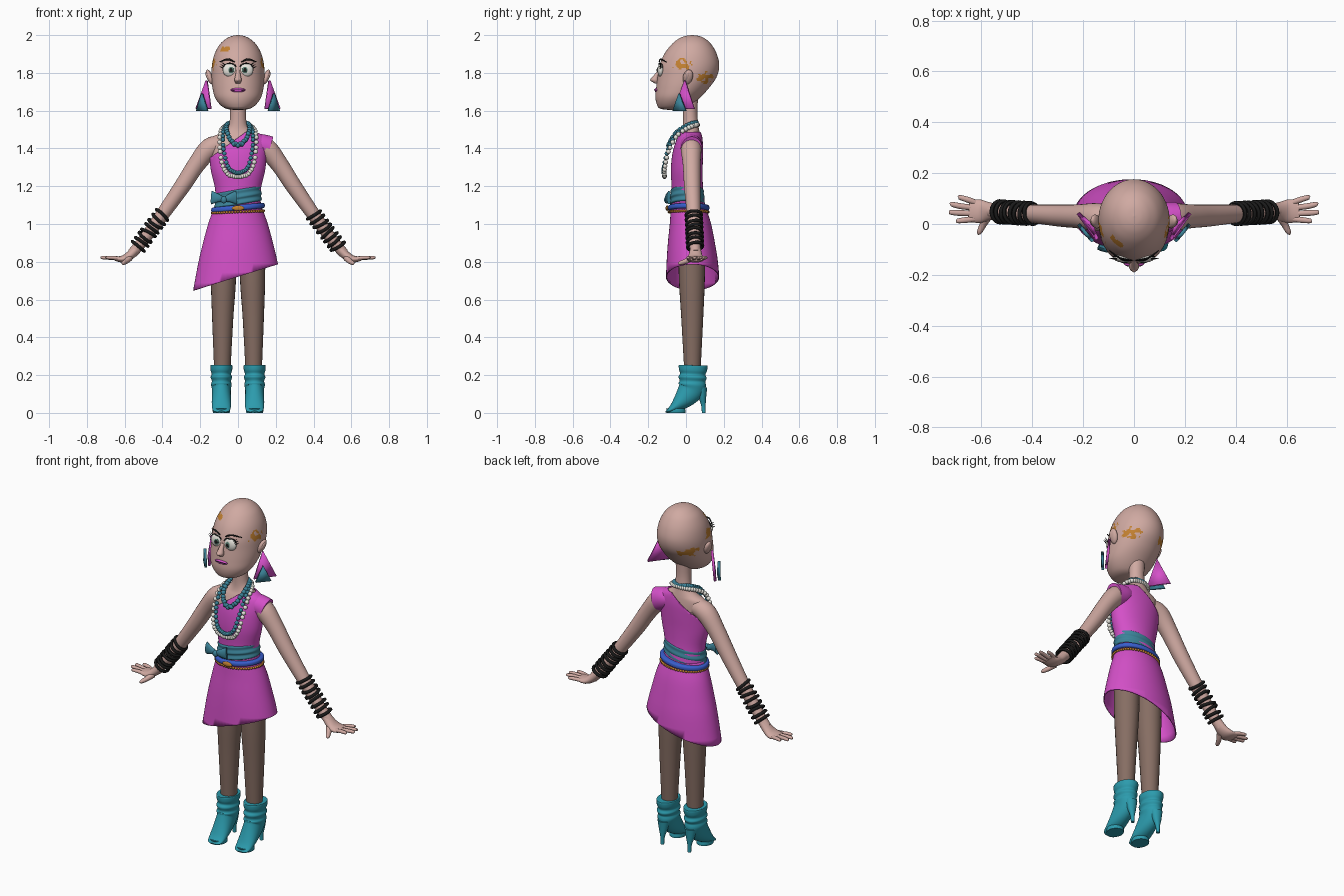
import bpy, bmesh, math, random
from mathutils import Vector, noise

random.seed(3)
cube = bpy.data.objects.get("Cube")
if cube:
    bpy.data.objects.remove(cube)
X, Y, Z = Vector((1, 0, 0)), Vector((0, 1, 0)), Vector((0, 0, 1))


def material(name, rgb):
    m = bpy.data.materials.new(name)
    m.use_nodes = True
    m.diffuse_color = (*rgb, 1)
    bsdf = m.node_tree.nodes["Principled BSDF"]
    bsdf.inputs["Base Color"].default_value = (*rgb, 1)
    bsdf.inputs["Roughness"].default_value = 0.7
    return m


skin = material("skin", (.63, .4, .36))
magenta = material("magenta", (.66, .08, .58))
tights = material("brown tights", (.24, .155, .125))
teal = material("bright teal", (.025, .33, .42))
dull_teal = material("dull teal", (.045, .23, .32))
blue = material("belt blue", (.04, .11, .6))
black = material("black", (.01, .01, .01))
white = material("white", (.82, .8, .74))
ochre = material("ochre", (.55, .22, .03))
green = material("grey green", (.1, .22, .17))


def finish(ob, name, *mats):
    ob.name = name
    for m in mats:
        ob.data.materials.append(m)
    for o in bpy.context.selected_objects:
        o.select_set(False)
    bpy.context.view_layer.objects.active = ob
    ob.select_set(True)
    bpy.ops.object.shade_smooth_by_angle(angle=math.radians(45))
    return ob


def mesh_object(bm, name, *mats):
    bmesh.ops.recalc_face_normals(bm, faces=bm.faces)
    me = bpy.data.meshes.new(name)
    bm.to_mesh(me)
    bm.free()
    ob = bpy.data.objects.new(name, me)
    bpy.context.collection.objects.link(ob)
    return finish(ob, name, *mats)


def spline(rows, sub):
    """Smooth rows of numbers with a Catmull-Rom curve."""
    out = []
    last = len(rows) - 1
    for i in range(last):
        p = [rows[min(max(i + k, 0), last)] for k in (-1, 0, 1, 2)]
        for j in range(sub):
            t = j / sub
            out.append([b + .5 * t * (c - a + t * (2 * a - 5 * b + 4 * c - d + t * (3 * (b - c) + d - a)))
                        for a, b, c, d in zip(*p)])
    return out + [list(rows[-1])]


def loft(name, rows, mats, side=None, seg=24, sub=4, cap=True, cut=None, shear=0):
    """Skin rows of (x, y, z, width, depth); rings lie flat unless a side axis is given."""
    pts = spline(rows, sub)
    bm = bmesh.new()
    rings = []
    for i, p in enumerate(pts):
        c, u, v = Vector(p[:3]), X, Y
        if side:
            t = (Vector(pts[min(i + 1, len(pts) - 1)][:3]) - Vector(pts[max(i - 1, 0)][:3])).normalized()
            v = side.cross(t).normalized()
            u = t.cross(v)
        ring = []
        for k in range(seg):
            a = math.tau * k / seg
            q = c + u * max(p[3], .001) * math.cos(a) + v * max(p[4], .001) * math.sin(a)
            q.z += shear * q.x
            ring.append(bm.verts.new(q))
        rings.append(ring)
    for a, b in zip(rings, rings[1:]):
        for k in range(seg):
            n = (k + 1) % seg
            bm.faces.new((a[k], a[n], b[n], b[k]))
    if cap:
        bm.faces.new(rings[0])
        bm.faces.new(rings[-1])
    if cut:
        bmesh.ops.bisect_plane(bm, geom=bm.verts[:] + bm.edges[:] + bm.faces[:],
                               plane_co=cut[0], plane_no=cut[1], clear_outer=True)
    return mesh_object(bm, name, *mats)


def upright(rows, grow=0):
    """Turn (z, half width, front y, back y) into loft rows."""
    return [(0, (f + b) / 2, z, w + grow, (b - f) / 2 + grow) for z, w, f, b in rows]


def ball(name, loc, size, mat, rot=(0, 0, 0)):
    bpy.ops.mesh.primitive_uv_sphere_add(segments=24, ring_count=14, location=loc, rotation=rot)
    bpy.context.object.scale = size
    return finish(bpy.context.object, name, mat)


def beads(name, points, r, mat):
    bm = bmesh.new()
    for p in points:
        made = bmesh.ops.create_icosphere(bm, subdivisions=2, radius=r)
        bmesh.ops.translate(bm, verts=made["verts"], vec=p)
    return mesh_object(bm, name, mat)


def thicken(ob, t, offset=0):
    mod = ob.modifiers.new("thickness", "SOLIDIFY")
    mod.thickness, mod.offset = t, offset


# Head, with ochre patches chosen by position
head = loft("head", upright([
    (2, .001, .03, .032), (1.995, .033, -.005, .07), (1.98, .064, -.04, .103), (1.95, .097, -.077, .135),
    (1.9, .124, -.115, .163), (1.84, .138, -.14, .176), (1.78, .14, -.15, .163), (1.72, .135, -.158, .122),
    (1.67, .122, -.162, .075), (1.63, .093, -.153, .03), (1.61, .06, -.135, -.005), (1.603, .01, -.08, -.06)]),
    (skin, ochre), seg=128, sub=8)
for f in head.data.polygons:
    c = f.center
    ragged = noise.noise(c * 45)
    for y, z, h, d in ((-.02, 1.845, .05, .034), (.1, 1.775, .055, .03)):
        if abs(c.x) > .05 and ((c.y - y) / h) ** 2 + ((c.z - z) / d) ** 2 < .6 + 1.6 * ragged:
            f.material_index = 1
    if c.y < 0 and ((c.x + .07) / .03) ** 2 + ((c.z - 1.925) / .014) ** 2 < .8 + ragged:
        f.material_index = 1

# Face
loft("nose", [(0, -.14, 1.815, .01, .008), (0, -.158, 1.785, .014, .014),
              (0, -.166, 1.762, .02, .022), (0, -.155, 1.745, .012, .012)], (skin,), seg=16)
ball("nose_tip", (0, -.176, 1.763), (.011, .014, .01), skin)
ball("lips", (0, -.157, 1.709), (.04, .01, .011), magenta)
loft("mouth_line", [(-.034, -.163, 1.709, .002, .002), (0, -.168, 1.711, .002, .002),
                    (.034, -.163, 1.709, .002, .002)], (black,), side=Z, seg=6)
for s, side in ((1, "left"), (-1, "right")):
    ball(side + "_eye", (s * .043, -.133, 1.815), (.038, .018, .036), white)
    ball(side + "_iris", (s * .037, -.148, 1.815), (.016, .005, .017), green)
    ball(side + "_pupil", (s * .037, -.1515, 1.815), (.009, .004, .01), black)
    lid = [(s * (.043 - .039 * math.cos(a)), -.142 + .014 * (math.cos(a) < -.5), 1.815 + .036 * math.sin(a), .003, .003)
           for a in (.5, 1, 1.6, 2.2, 2.8)]
    loft(side + "_upper_lid", lid, (black,), side=Y, seg=8)
    for k in range(3):
        loft(f"{side}_lash_{k}", [(s * (.068 + .006 * k), -.137, 1.842 - .009 * k, .003, .003),
                                  (s * (.088 + .005 * k), -.134, 1.856 - .01 * k, .001, .001)], (black,), side=Y, seg=6)
    loft(side + "_eyebrow", [(s * .018, -.142, 1.858, .003, .003), (s * .055, -.134, 1.872, .004, .005),
                             (s * .098, -.104, 1.858, .002, .002)], (black,), side=Y, seg=8)
    ball(side + "_ear", (s * .15, .01, 1.778), (.016, .026, .042), skin, (-.25, s * .35, 0))
    ball(side + "_ear_hollow", (s * .161, .005, 1.782), (.008, .014, .026), skin, (-.25, s * .35, 0))

    # Earrings: a large triangle plate with a smaller one in front
    for part, mat, tri in (
            ("outer", magenta, ((.166, -.005, 1.76), (.22, .043, 1.61), (.145, -.06, 1.61))),
            ("inner", dull_teal, ((.19, -.036, 1.69), (.218, -.001, 1.598), (.162, -.068, 1.598)))):
        bm = bmesh.new()
        bm.faces.new([bm.verts.new((s * x, y, z)) for x, y, z in tri])
        thicken(mesh_object(bm, f"{side}_{part}_earring", mat), .014)

# Torso and neck
body = [(1.05, .12, -.07, .095), (1.12, .11, -.068, .088), (1.19, .112, -.066, .08), (1.28, .133, -.07, .078),
        (1.36, .142, -.064, .08), (1.42, .148, -.05, .08), (1.46, .135, -.034, .076), (1.485, .085, -.022, .072),
        (1.52, .05, -.016, .066), (1.59, .042, -.016, .06), (1.68, .045, -.02, .065)]
loft("torso", upright(body), (skin,), seg=48)

# One-shoulder dress with slanted hem
bodice = loft("bodice", upright(body[:8], .007), (magenta,), seg=64, cap=False,
              cut=((-.14, 0, 1.355), (-.13, 0, .18)))
thicken(bodice, .006)
loft("shoulder_cap", [(.06, .025, 1.43, .05, .04), (.11, .027, 1.418, .058, .06),
                      (.165, .03, 1.4, .056, .066)], (magenta,), side=Y, seg=32)
skirt = loft("skirt", upright([(1.1, .12, -.073, .1), (1.07, .13, -.078, .108), (1, .155, -.083, .13),
                               (.9, .182, -.093, .15), (.79, .208, -.1, .167), (.6, .243, -.108, .182)]),
             (magenta,), seg=64, cap=False, cut=((-.235, 0, .648), (.14, 0, -.45)))
thicken(skirt, .006)

# Sash, bow, belt and chain
loft("sash", upright([(1.1, .112, -.072, .09), (1.108, .126, -.086, .1), (1.128, .122, -.08, .096),
                      (1.142, .126, -.086, .099), (1.16, .12, -.08, .094), (1.178, .122, -.082, .094),
                      (1.186, .11, -.068, .084)]), (dull_teal,), seg=48, shear=.17)
for s in (1, -1):
    bow = loft("bow_loop_" + ("left" if s > 0 else "right"),
               [(-.075, -.095, 1.128, .01, .012), (-.075 + s * .03, -.1, 1.137, .012, .022),
                (-.075 + s * .065, -.09, 1.14, .012, .036)], (dull_teal,), side=Y, seg=16)
ball("bow_knot", (-.075, -.102, 1.128), (.017, .014, .019), dull_teal)


def belt_ring(n, z, slope, w=.136, d=.104):
    return [Vector((w * math.cos(a), .014 + d * math.sin(a), z + slope * w * math.cos(a)))
            for a in (math.tau * k / n for k in range(n))]


loft("belt", upright([(1.071, .12, -.077, .105), (1.074, .138, -.093, .12), (1.085, .142, -.097, .124),
                      (1.097, .138, -.093, .12), (1.101, .12, -.077, .105)]), (blue,), seg=48, shear=.09)
beads("waist_chain", belt_ring(56, 1.064, .04), .0075, ochre)
ball("buckle", (0, -.1, 1.084), (.032, .008, .014), ochre)

# Bead necklaces
SIDE = [(.062, 1.525), (.02, 1.512), (-.045, 1.47), (-.09, 1.39), (-.112, 1.3), (-.114, 1.25)]


def necklace(name, count, width, reach, r, mat, lift=0):
    path = spline(SIDE, 12)
    pts = []
    for k in range(count):
        a = math.tau * k / count
        y, z = path[round((1 - math.cos(a)) / 2 * reach * (len(path) - 1))]
        pts.append(Vector((width * math.sin(a), y - .008 * lift, z + .012 * lift)))
    beads(name, pts, r, mat)


necklace("long_white_necklace", 52, .097, 1, .0125, white)
necklace("middle_teal_necklace", 50, .08, .92, .012, dull_teal, .5)
necklace("short_teal_necklace", 36, .062, .56, .0135, dull_teal, 1)

for s, side in ((1, "left"), (-1, "right")):
    # Arm, hand and fingers
    loft(side + "_arm", [(s * x, y, z, r, r) for x, y, z, r in (
        (.09, .025, 1.42, .048), (.15, .027, 1.4, .055), (.22, .03, 1.315, .047), (.295, .033, 1.2, .043),
        (.4, .04, 1.05, .036), (.5, .046, .915, .03), (.56, .05, .845, .027))], (skin,), side=Y)
    loft(side + "_palm", [(s * x, y, z, w, d) for x, y, z, w, d in (
        (.535, .05, .872, .028, .024), (.57, .05, .835, .036, .024), (.605, .05, .815, .046, .02),
        (.65, .053, .816, .044, .011))], (skin,), side=Y)
    for k, (y0, y1, tip) in enumerate(((.02, .012, .7), (.041, .046, .728), (.063, .078, .724), (.085, .105, .692))):
        loft(f"{side}_finger_{k}", [(s * .625, y0, .816, .011, .01), (s * (tip - .04), (y0 + y1) / 2, .821, .0115, .01),
                                    (s * (tip - .006), y1, .822, .009, .008), (s * tip, y1, .822, .002, .002)],
             (skin,), side=Y, seg=12)
    loft(side + "_thumb", [(s * .575, .03, .82, .018, .018), (s * .592, .0, .803, .014, .014),
                           (s * .608, -.032, .793, .01, .01), (s * .613, -.042, .792, .002, .002)],
         (skin,), side=Z, seg=12)

    # Stack of bangles
    start, end = Vector((s * .402, .041, 1.048)), Vector((s * .528, .048, .882))
    for k in range(8):
        aim = (end - start).normalized() + Vector([random.uniform(-.16, .16) for _ in range(3)])
        bpy.ops.mesh.primitive_torus_add(location=start.lerp(end, k / 7), major_radius=.041, minor_radius=.0085,
                                         major_segments=32, minor_segments=8,
                                         rotation=aim.to_track_quat("Z", "Y").to_euler())
        finish(bpy.context.object, f"{side}_bangle_{k}", black)

    # Leg
    loft(side + "_leg", [(s * .076, .03, 1, .068, .072), (s * .077, .031, .72, .067, .069),
                         (s * .081, .033, .5, .056, .058), (s * .083, .034, .22, .043, .043)], (tights,))
    # Slouched boot with pointed toe and thin heel
    x = s * .088
    loft(side + "_boot", [(x, .038, .205, .04, .05), (x, .038, .246, .052, .066), (x, .038, .25, .058, .076),
                          (x, .037, .225, .057, .074), (x, .036, .205, .051, .067), (x, .035, .188, .057, .075),
                          (x, .034, .168, .05, .068), (x, .033, .15, .055, .073), (x, .027, .125, .05, .069),
                          (x, .004, .092, .05, .06), (x, -.03, .056, .051, .043), (x, -.066, .026, .049, .024),
                          (x, -.098, .009, .04, .009), (x, -.108, .005, .02, .004)], (teal,), side=X, seg=32)
    loft(side + "_heel", [(x, .078, .135, .036, .034), (x, .086, .085, .025, .021),
                          (x, .092, .04, .012, .012), (x, .094, 0, .01, .01)], (teal,), seg=16)
    loft(side + "_sole", [(x, -.055, .022, .046, .05), (x, -.052, .01, .046, .05),
                          (x, -.052, 0, .044, .05)], (teal,), sub=2)
